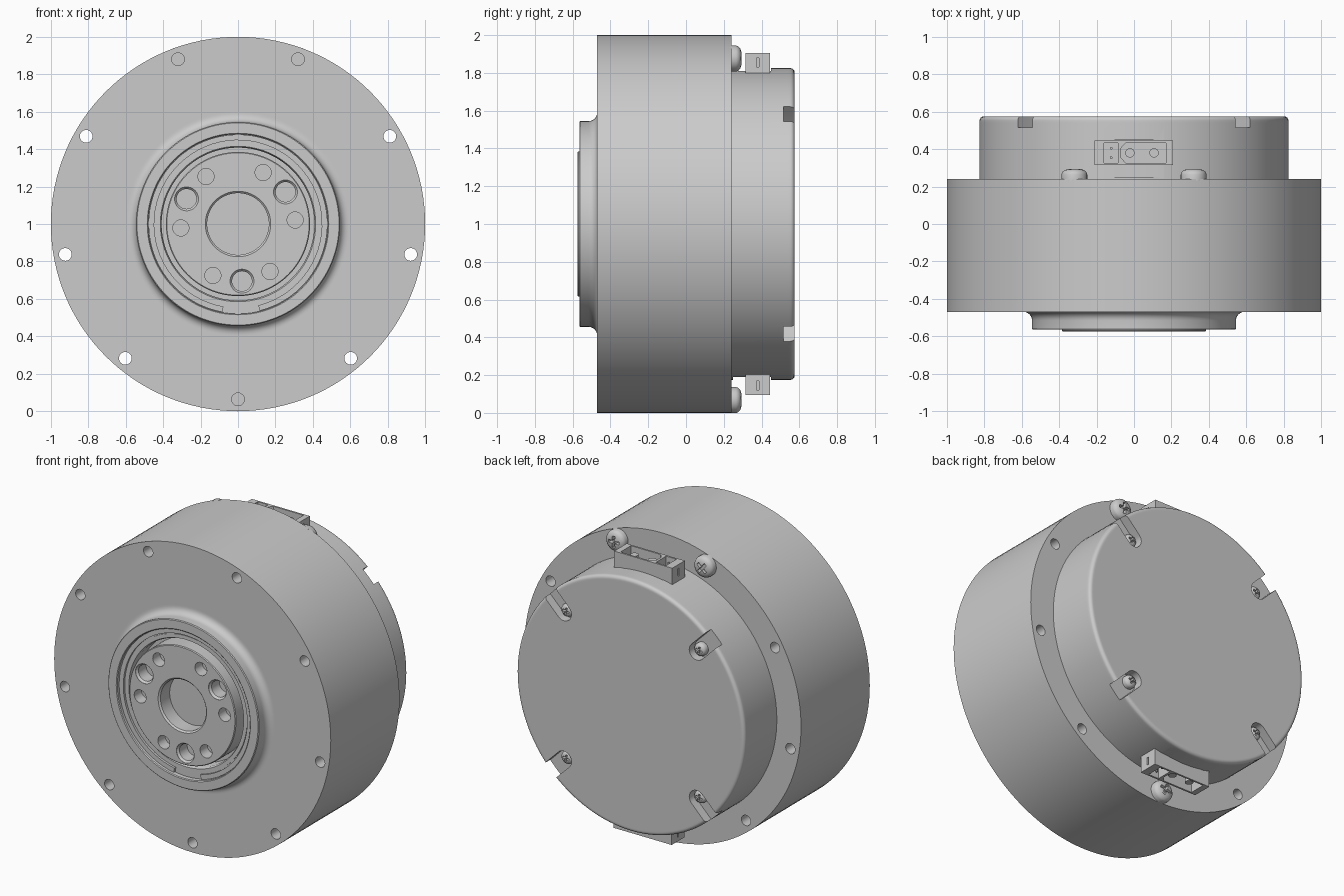
import bpy, bmesh, math
from math import cos, sin, radians, pi

if "Cube" in bpy.data.objects:
    bpy.data.objects.remove(bpy.data.objects["Cube"], do_unlink=True)

grey = bpy.data.materials.new("plain grey")
grey.use_nodes = True
grey.diffuse_color = (0.6, 0.6, 0.6, 1)
grey.node_tree.nodes["Principled BSDF"].inputs["Base Color"].default_value = (0.6, 0.6, 0.6, 1)


def finish(name, bm):
    bmesh.ops.recalc_face_normals(bm, faces=bm.faces)
    me = bpy.data.meshes.new(name)
    bm.to_mesh(me)
    bm.free()
    me.materials.append(grey)
    ob = bpy.data.objects.new(name, me)
    bpy.context.collection.objects.link(ob)
    return ob


def lathe(name, profile, cx=0, cz=1, segs=128, closed=False):
    """Turn (radius, y) points around a y axis; cap the ends or close the loop."""
    bm = bmesh.new()
    rings = [[bm.verts.new((cx + r * cos(2 * pi * i / segs), y, cz + r * sin(2 * pi * i / segs)))
              for i in range(segs)] for r, y in profile]
    pairs = list(zip(rings, rings[1:]))
    if closed:
        pairs.append((rings[-1], rings[0]))
    else:
        bm.faces.new(rings[0])
        bm.faces.new(rings[-1])
    for a, b in pairs:
        for i in range(segs):
            j = (i + 1) % segs
            bm.faces.new((a[i], a[j], b[j], b[i]))
    return finish(name, bm)


def prism(name, points, lo, hi, place):
    """Extrude a 2D outline from lo to hi; place maps (u, v, t) to space."""
    bm = bmesh.new()
    a = [bm.verts.new(place(u, v, lo)) for u, v in points]
    b = [bm.verts.new(place(u, v, hi)) for u, v in points]
    bm.faces.new(a)
    bm.faces.new(b)
    for i in range(len(a)):
        j = (i + 1) % len(a)
        bm.faces.new((a[i], a[j], b[j], b[i]))
    return finish(name, bm)


def along_y(cx=0, cz=1, ang=0):
    c, s = cos(ang), sin(ang)
    return lambda u, v, t: (cx + u * c - v * s, t, cz + u * s + v * c)


def radial_z(s):
    return lambda u, v, t: (s * u, v, 1 + s * t)


def rect(x0, x1, y0, y1):
    return [(x0, y0), (x1, y0), (x1, y1), (x0, y1)]


def circle(cx, cy, r, n=20):
    return [(cx + r * cos(2 * pi * i / n), cy + r * sin(2 * pi * i / n)) for i in range(n)]


def cut(ob, cutters):
    bpy.context.view_layer.objects.active = ob
    for c in cutters:
        c.hide_render = True
        m = ob.modifiers.new("cut", "BOOLEAN")
        m.operation, m.solver, m.object = "DIFFERENCE", "EXACT", c
        bpy.ops.object.modifier_apply(modifier=m.name)
        bpy.data.objects.remove(c, do_unlink=True)


def polar(r, deg):
    return r * cos(radians(deg)), 1 + r * sin(radians(deg))


parts = []

# Main housing with filleted front boss and a ring of mounting holes
fillet = [(0.59 - 0.045 * cos(radians(a)), -0.515 + 0.045 * sin(radians(a))) for a in range(0, 91, 15)]
housing = lathe("housing", [(0.43, -0.44), (0.43, -0.53), (0.48, -0.53), (0.48, -0.56), (0.485, -0.565),
                            (0.54, -0.565), (0.545, -0.56)] + fillet +
                [(0.6, -0.47), (1.0, -0.47), (1.0, 0.24)])
SCREWED = (70, 110, 270)
holes = []
for k in range(9):
    deg = (30 + 40 * k) % 360
    x, z = polar(0.937, deg)
    end = -0.36 if deg in SCREWED else 0.3
    holes.append(lathe("hole", [(0.034, -0.5), (0.034, end)], x, z, 24))
cut(housing, holes)
parts.append(housing)

# Shaft seal and split retaining ring in the boss recess
parts.append(lathe("shaft_seal", [(0.408, -0.43), (0.408, -0.52), (0.415, -0.535), (0.44, -0.535), (0.44, -0.43)],
                   closed=True))
arc = [radians(-76 + 336 * i / 64) for i in range(65)]
outline = [(0.478 * cos(a), 0.478 * sin(a)) for a in arc] + \
          [(0.448 * cos(a), 0.448 * sin(a)) for a in reversed(arc)]
parts.append(prism("retaining_ring", outline, -0.545, -0.528, along_y()))

# Output flange with centre bore, bolt holes and dowel holes
hub = lathe("output_flange", [(0.385, -0.43), (0.385, -0.57), (0.38, -0.575), (0.175, -0.575),
                              (0.165, -0.565), (0.165, -0.47)])
holes = []
for k in range(6):
    x, z = polar(0.306, 4 + 60 * k)
    holes.append(lathe("hole", [(0.043, -0.6), (0.043, -0.5)], x, z, 24))
for k in range(3):
    x, z = polar(0.306, 34 + 120 * k)
    holes.append(lathe("hole", [(0.064, -0.6), (0.064, -0.573), (0.053, -0.56), (0.053, -0.48)], x, z, 32))
cut(hub, holes)
parts.append(hub)

# Rear cover with rounded rim, screw slots and flat connector seats
rim = [(0.803 + 0.022 * cos(radians(a)), 0.553 + 0.022 * sin(radians(a))) for a in range(0, 91, 15)]
cover = lathe("rear_cover", [(0.825, 0.22), (0.825, 0.54)] + rim + [(0.795, 0.575)])
slot = [(0.68 + 0.055 * cos(radians(a)), 0.055 * sin(radians(a))) for a in range(90, 271, 15)] + \
       [(0.78, -0.055), (0.9, -0.055), (0.9, 0.055), (0.78, 0.055)]
cutters = [prism("slot", slot, 0.515, 0.7, along_y(ang=radians(45 + 90 * k))) for k in range(4)]
cutters += [prism("seat", rect(-0.25, 0.25, 0.25, 0.45), 0.81, 0.9, radial_z(s)) for s in (1, -1)]
cut(cover, cutters)
parts.append(cover)


# Cross-head screws
def screw(name, x, z, r, y0, h, ang):
    ob = lathe(name, [(r, y0 - 0.01), (r, y0 + h * 0.45), (r * 0.93, y0 + h * 0.68), (r * 0.75, y0 + h * 0.87),
                      (r * 0.5, y0 + h * 0.97), (r * 0.3, y0 + h)], x, z, 32)
    a, b = r * 0.55, r * 0.14
    plus = [(a, -b), (a, b), (b, b), (b, a), (-b, a), (-b, b),
            (-a, b), (-a, -b), (-b, -b), (-b, -a), (b, -a), (b, -b)]
    cut(ob, [prism("cross", plus, y0 + h * 0.45, y0 + h + 0.05, along_y(x, z, ang))])
    parts.append(ob)


for deg in SCREWED:
    screw("flange_screw", *polar(0.932, deg), 0.069, 0.24, 0.055, radians(deg + 20))
for k in range(4):
    screw("cover_screw", *polar(0.68, 45 + 90 * k), 0.042, 0.515, 0.042, radians(15))

# Top and bottom connectors: shell with two sockets, and contact pins
for s, side in ((1, "top"), (-1, "bottom")):
    put = radial_z(s)
    shell = prism(side + "_connector", rect(-0.212, 0.208, 0.315, 0.445), 0.77, 0.905, put)
    big = [(-0.07, 0.355), (-0.045, 0.327), (0.17, 0.327), (0.17, 0.433), (-0.045, 0.433), (-0.07, 0.405)]
    cut(shell, [prism("socket", rect(-0.16, -0.085, 0.327, 0.433), 0.825, 1, put),
                prism("socket", big, 0.825, 1, put),
                prism("notch", rect(-0.3, -0.195, 0.374, 0.386), 0.83, 0.88, put),
                prism("notch", rect(0.19, 0.3, 0.374, 0.386), 0.83, 0.88, put)])
    parts.append(shell)
    for x in (-0.022, 0.107):
        parts.append(prism(side + "_power_pin", circle(x, 0.38, 0.025), 0.82, 0.885, put))
    for y in (0.355, 0.405):
        parts.append(prism(side + "_signal_pin", circle(-0.122, y, 0.007, 10), 0.82, 0.885, put))

# Smooth shading with sharp edges kept
bpy.ops.object.select_all(action="DESELECT")
for ob in parts:
    ob.select_set(True)
bpy.context.view_layer.objects.active = parts[0]
bpy.ops.object.shade_smooth_by_angle(angle=radians(30))
